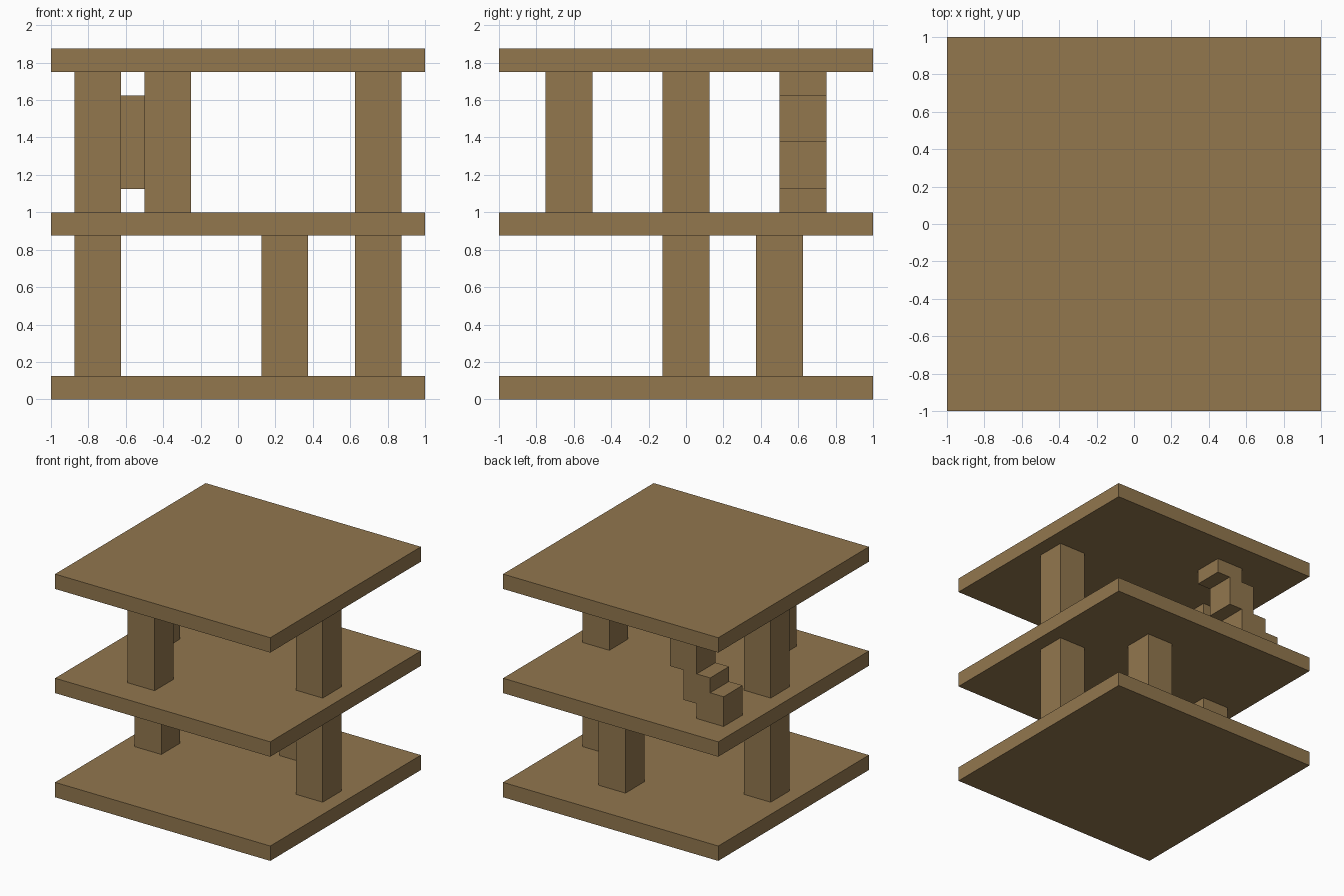
import bpy
import bmesh

if "Cube" in bpy.data.objects:
    bpy.data.objects.remove(bpy.data.objects["Cube"], do_unlink=True)

# One flat wood colour
wood = bpy.data.materials.new("brown wood")
wood.use_nodes = True
colour = (0.287, 0.184, 0.076, 1)
wood.diffuse_color = colour
wood.node_tree.nodes["Principled BSDF"].inputs["Base Color"].default_value = colour


def prism(name, outline, y0, y1):
    """Extrude a closed x-z outline from y0 to y1."""
    bm = bmesh.new()
    face = bm.faces.new([bm.verts.new((x, y0, z)) for x, z in outline])
    out = bmesh.ops.extrude_face_region(bm, geom=[face])["geom"]
    moved = [v for v in out if isinstance(v, bmesh.types.BMVert)]
    bmesh.ops.translate(bm, verts=moved, vec=(0, y1 - y0, 0))
    bmesh.ops.recalc_face_normals(bm, faces=bm.faces)
    mesh = bpy.data.meshes.new(name)
    bm.to_mesh(mesh)
    bm.free()
    mesh.materials.append(wood)
    obj = bpy.data.objects.new(name, mesh)
    bpy.context.collection.objects.link(obj)
    return obj


def box(name, x, y, half, z0, z1):
    """Square block centred on x, y."""
    outline = [(x - half, z0), (x + half, z0), (x + half, z1), (x - half, z1)]
    return prism(name, outline, y - half, y + half)


THICK = 0.125
STOREY = 0.875

# Floors and roof
for i, name in enumerate(("ground_floor", "upper_floor", "roof")):
    box(name, 0, 0, 1, i * STOREY, i * STOREY + THICK)

# Square pillars of each storey
pillars = {
    "lower_pillar": [(-0.75, 0), (0.75, 0), (0.25, 0.5)],
    "upper_pillar": [(-0.75, 0), (0.75, 0), (-0.375, -0.625)],
}
for level, (name, spots) in enumerate(pillars.items()):
    for n, (x, y) in enumerate(spots):
        box(f"{name}_{n + 1}", x, y, 0.125,
            level * STOREY + THICK, (level + 1) * STOREY)

# Stepped stair to the roof: underside going up, then treads coming down
underside = [(-0.875, 1), (-0.625, 1), (-0.625, 1.125), (-0.5, 1.125),
             (-0.5, 1.375), (-0.375, 1.375), (-0.375, 1.625), (-0.25, 1.625)]
treads = [(-0.25, 1.75), (-0.5, 1.75), (-0.5, 1.625), (-0.625, 1.625),
          (-0.625, 1.375), (-0.75, 1.375), (-0.75, 1.25), (-0.875, 1.25)]
prism("stair", underside + treads, 0.5, 0.75)
